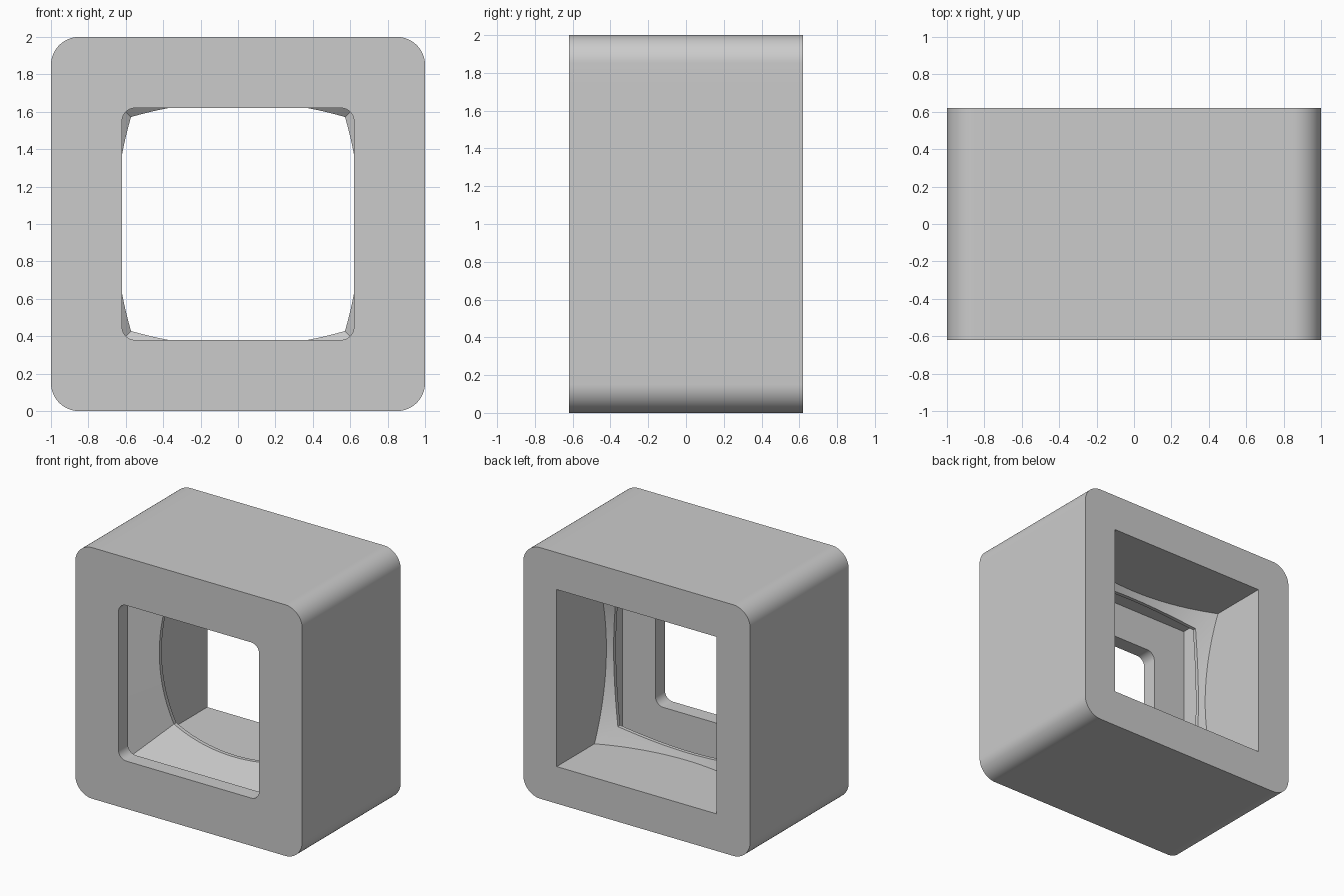
import bpy, bmesh, math

cube = bpy.data.objects.get("Cube")
if cube:
    bpy.data.objects.remove(cube, do_unlink=True)

STEPS, ARC = 32, 8          # points per side, points in each half corner


def turn(side_points):
    """Repeat one side's (x, z) points around the four sides."""
    ring = []
    for k in range(4):
        c, s = (1, 0, -1, 0)[k], (0, 1, 0, -1)[k]
        ring += [(x * c - z * s, x * s + z * c) for x, z in side_points]
    return ring


def rounded(half, r):
    """Square outline with round corners."""
    pts, flat = [], half - r
    for i in range(STEPS):
        if i < ARC:
            a = math.radians(-45 + 45 * i / ARC)
            pts.append((flat + r * math.cos(a), -flat + r * math.sin(a)))
        elif i <= STEPS - ARC:
            t = (i - ARC) / (STEPS - 2 * ARC)
            pts.append((half, flat * (2 * t - 1)))
        else:
            a = math.radians(45 * (i - STEPS + ARC) / ARC)
            pts.append((flat + r * math.cos(a), flat + r * math.sin(a)))
    return turn(pts)


def bowed(corner, bulge):
    """Square outline whose sides bow outward; no bulge gives a plain square."""
    ts = [2 * i / STEPS - 1 for i in range(STEPS)]
    return turn([(corner + bulge * (1 - t * t), corner * t) for t in ts])


def flat_ring(outline, y):
    return [(x, y, z + 1) for x, z in outline]


def dome_ring(outline, offset=0.0):
    """Lay an outline on the spherical seat."""
    R, centre = 1.87, 1.727
    return [(x, centre - math.sqrt(R * R - x * x - z * z) + offset, z + 1)
            for x, z in outline]


DEPTH = 0.62
PLATE = -0.50
outer = rounded(1.0, 0.15)
window = rounded(0.62, 0.07)
chamber = bowed(0.91, 0)
rim = bowed(0.572, 0.083)
rear = bowed(0.705, 0)
middle = [((a + c) / 2, (b + d) / 2) for (a, b), (c, d) in zip(rim, rear)]

rings = [
    flat_ring(outer, -DEPTH),        # front face
    flat_ring(window, -DEPTH),       # front window
    flat_ring(window, PLATE),
    flat_ring(chamber, PLATE),       # wide chamber behind the front plate
    flat_ring(chamber, -0.24),
    dome_ring(rim, -0.03),           # sloped bezel ends at the rim
    dome_ring(rim),
    dome_ring(middle),               # spherical seat
    dome_ring(rear),
    flat_ring(rear, DEPTH),          # square rear opening
    flat_ring(outer, DEPTH),         # back face
]

# Join the rings into one closed shell
bm = bmesh.new()
loops = [[bm.verts.new(p) for p in ring] for ring in rings]
count = len(loops[0])
for a, b in zip(loops, loops[1:] + loops[:1]):
    for i in range(count):
        j = (i + 1) % count
        bm.faces.new((a[i], a[j], b[j], b[i]))
bmesh.ops.recalc_face_normals(bm, faces=bm.faces)

mesh = bpy.data.meshes.new("screen_housing")
bm.to_mesh(mesh)
bm.free()
housing = bpy.data.objects.new("screen_housing", mesh)
bpy.context.collection.objects.link(housing)

grey = bpy.data.materials.new("light_grey")
grey.use_nodes = True
colour = (0.6, 0.6, 0.6, 1)
grey.diffuse_color = colour
grey.node_tree.nodes["Principled BSDF"].inputs["Base Color"].default_value = colour
mesh.materials.append(grey)

bpy.ops.object.select_all(action="DESELECT")
housing.select_set(True)
bpy.context.view_layer.objects.active = housing
bpy.ops.object.shade_smooth_by_angle(angle=math.radians(25))
